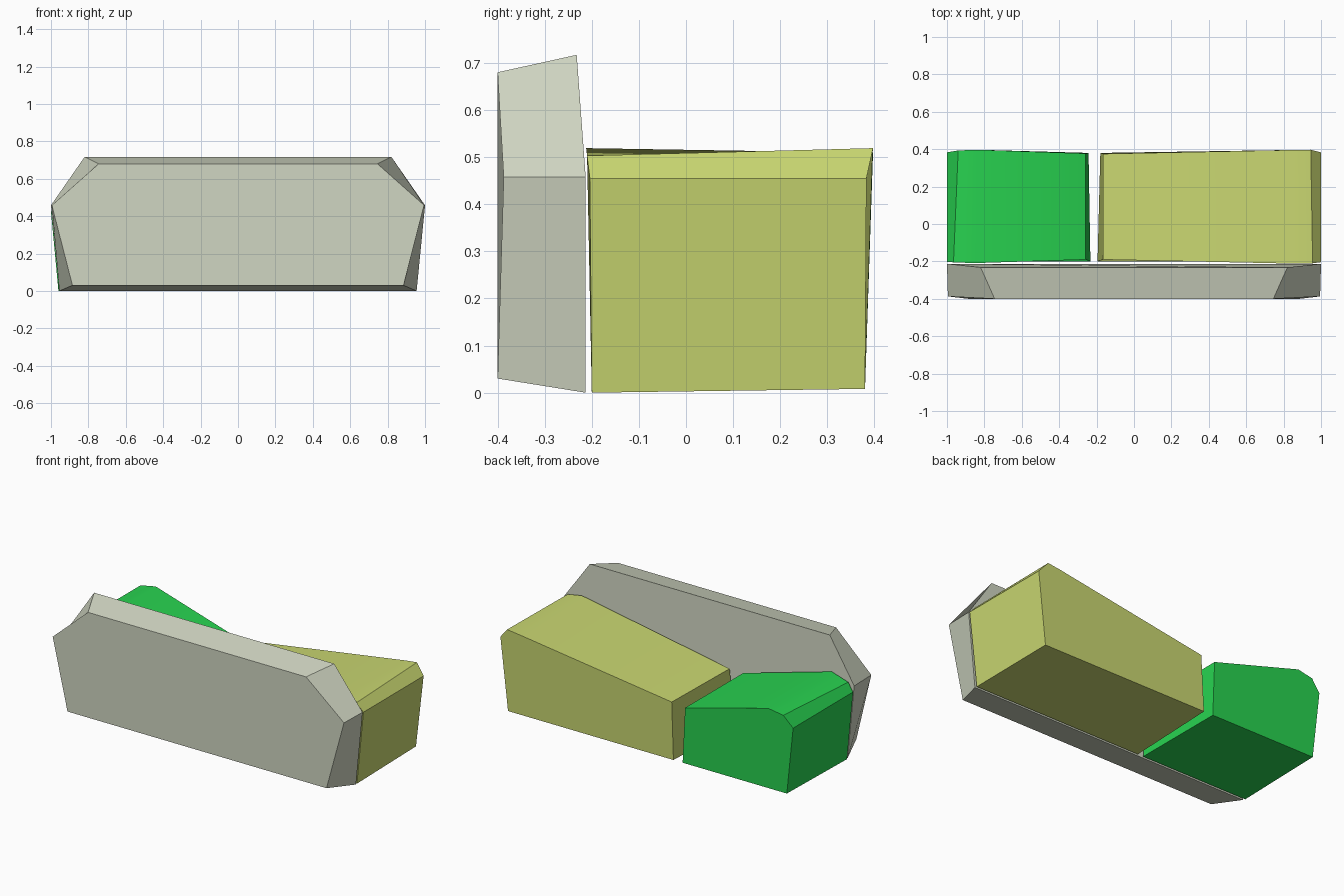
import bpy
import bmesh
import math

cube = bpy.data.objects.get("Cube")
if cube:
    bpy.data.objects.remove(cube, do_unlink=True)


def material(name, rgb):
    m = bpy.data.materials.new(name)
    m.use_nodes = True
    m.diffuse_color = (*rgb, 1)
    m.node_tree.nodes["Principled BSDF"].inputs["Base Color"].default_value = (*rgb, 1)
    return m


def loft(name, front, back, mat):
    """Solid between two matching outlines of (x, y, z) points."""
    bm = bmesh.new()
    f = [bm.verts.new(p) for p in front]
    b = [bm.verts.new(p) for p in back]
    bm.faces.new(f)
    bm.faces.new(b[::-1])
    n = len(f)
    for i in range(n):
        j = (i + 1) % n
        bm.faces.new((f[i], b[i], b[j], f[j]))
    bmesh.ops.recalc_face_normals(bm, faces=bm.faces)
    mesh = bpy.data.meshes.new(name)
    bm.to_mesh(mesh)
    bm.free()
    mesh.materials.append(mat)
    obj = bpy.data.objects.new(name, mesh)
    bpy.context.collection.objects.link(obj)
    bpy.ops.object.select_all(action='DESELECT')
    obj.select_set(True)
    bpy.context.view_layer.objects.active = obj
    bpy.ops.object.shade_smooth_by_angle(angle=math.radians(35))


def mirrored(half):
    """Close a right-hand half outline with its mirror image."""
    return half + [(-x, y, z) for x, y, z in reversed(half)]


grey = material("pale grey", (0.63, 0.67, 0.54))
olive = material("yellow green", (0.587, 0.68, 0.165))
green = material("bright green", (0.021, 0.65, 0.08))

# Long chamfered slab across the front
loft("front_slab",
     mirrored([(0.885, -0.40, 0.03), (0.995, -0.387, 0.458), (0.745, -0.40, 0.68)]),
     mirrored([(0.955, -0.213, 0.0), (1.0, -0.213, 0.458), (0.82, -0.232, 0.717)]),
     grey)

# Wide wedge block behind it, softened along its outer top edge
loft("left_block",
     [(-0.195, -0.20, 0.0), (0.953, -0.20, 0.0), (1.0, -0.204, 0.455),
      (0.955, -0.21, 0.503), (0.86, -0.212, 0.519), (-0.165, -0.19, 0.35)],
     [(-0.18, 0.38, 0.008), (0.95, 0.38, 0.008), (1.0, 0.383, 0.455),
      (0.945, 0.397, 0.519), (0.86, 0.396, 0.509), (-0.165, 0.375, 0.36)],
     olive)

# Narrow wedge block, sloping the other way
loft("right_block",
     [(-0.233, -0.20, 0.0), (-0.96, -0.20, 0.0), (-1.0, -0.202, 0.425),
      (-0.965, -0.205, 0.475), (-0.85, -0.209, 0.508), (-0.258, -0.19, 0.348)],
     [(-0.243, 0.38, 0.008), (-0.955, 0.38, 0.008), (-1.0, 0.383, 0.425),
      (-0.94, 0.393, 0.492), (-0.84, 0.397, 0.51), (-0.258, 0.377, 0.35)],
     green)
